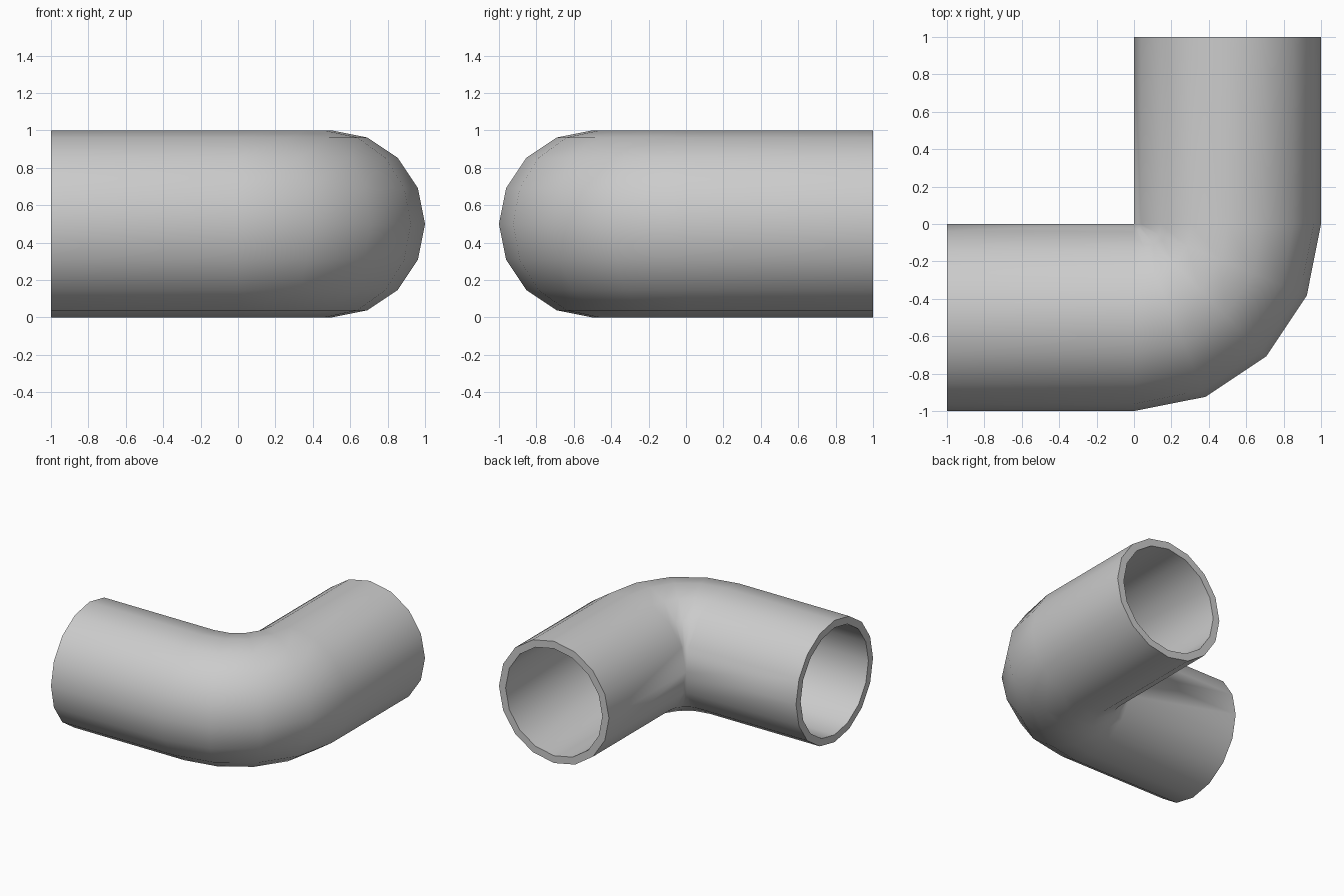
import bpy, bmesh, math

if "Cube" in bpy.data.objects:
    bpy.data.objects.remove(bpy.data.objects["Cube"])

SIDES = 16      # sides of the pipe cross-section
STEPS = 4       # segments in the 90 degree bend
R_OUT, R_IN = 0.5, 0.44

# Stations along the pipe: (bend angle, x shift, y shift)
stations = [(-90, -1, 0)]
stations += [(-90 + 90 * i / STEPS, 0, 0) for i in range(STEPS + 1)]
stations += [(0, 0, 1)]

bm = bmesh.new()


def ring(radius, angle, dx, dy):
    a = math.radians(angle)
    verts = []
    for i in range(SIDES):
        t = 2 * math.pi * i / SIDES
        r = 0.5 + radius * math.cos(t)
        z = 0.5 + radius * math.sin(t)
        verts.append(bm.verts.new((r * math.cos(a) + dx, r * math.sin(a) + dy, z)))
    return verts


def bridge(a, b):
    for i in range(SIDES):
        j = (i + 1) % SIDES
        bm.faces.new((a[i], a[j], b[j], b[i]))


# Outer wall forwards, inner wall backwards, closed by the two end rims
rings = [ring(R_OUT, *s) for s in stations]
rings += [ring(R_IN, *s) for s in reversed(stations)]
for k in range(len(rings)):
    bridge(rings[k], rings[(k + 1) % len(rings)])

# Collapse the pinched inside corner of the bend
bmesh.ops.remove_doubles(bm, verts=bm.verts[:], dist=1e-4)
bmesh.ops.recalc_face_normals(bm, faces=bm.faces[:])

mesh = bpy.data.meshes.new("elbow_pipe")
bm.to_mesh(mesh)
bm.free()
pipe = bpy.data.objects.new("elbow_pipe", mesh)
bpy.context.collection.objects.link(pipe)

# Smooth walls, crisp rims
bpy.context.view_layer.objects.active = pipe
pipe.select_set(True)
bpy.ops.object.shade_smooth_by_angle(angle=math.radians(40))
